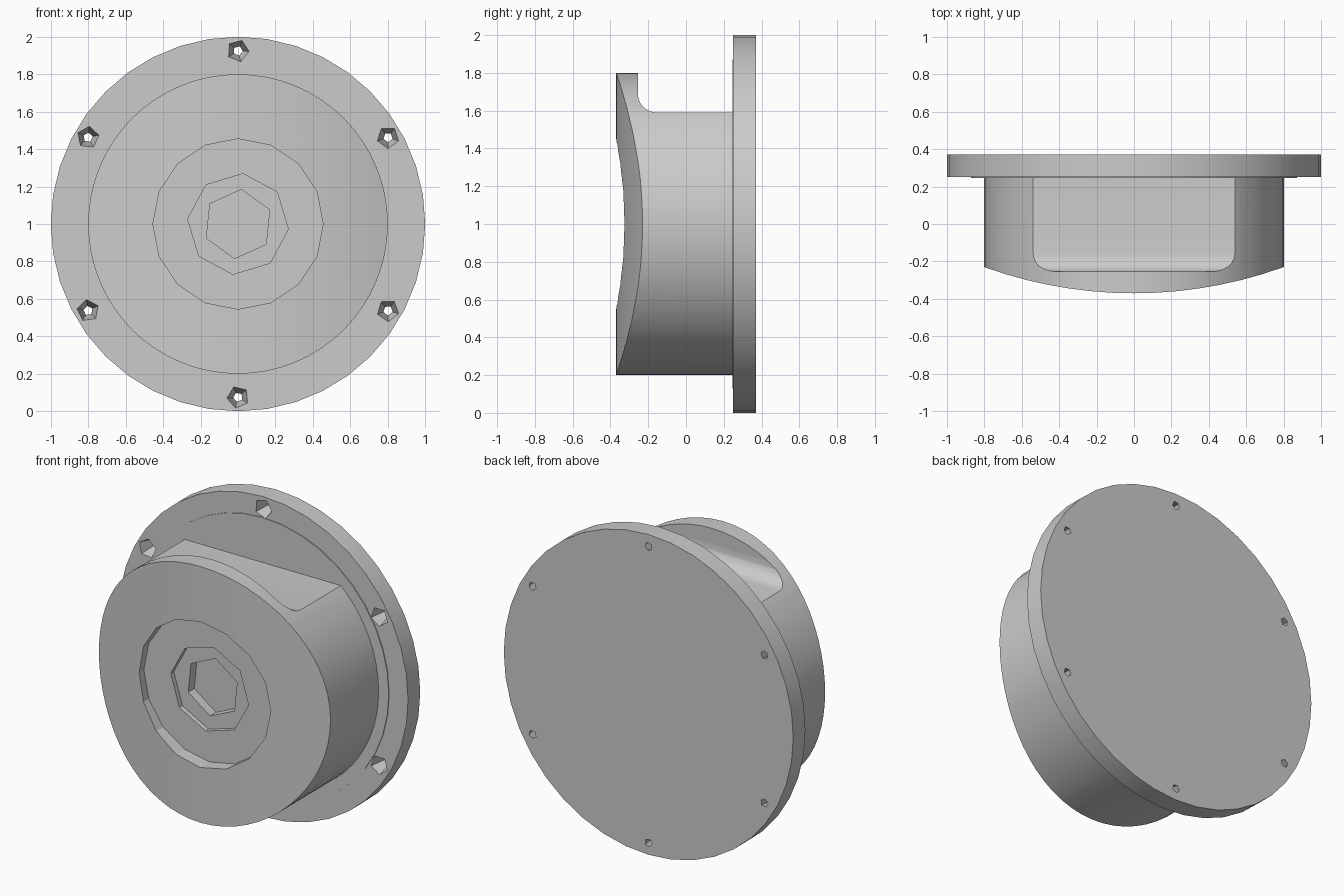
import bpy, bmesh
from math import pi, sin, cos, radians
from mathutils import Matrix

if "Cube" in bpy.data.objects:
    bpy.data.objects.remove(bpy.data.objects["Cube"])


def finish(name, bm):
    bmesh.ops.recalc_face_normals(bm, faces=bm.faces)
    me = bpy.data.meshes.new(name)
    bm.to_mesh(me)
    bm.free()
    ob = bpy.data.objects.new(name, me)
    bpy.context.collection.objects.link(ob)
    return ob


def disc(name, y0, y1, r0, r1=None, n=32, x=0, z=1, turn=0):
    """Cylinder or cone along y: radius r0 at y0 and r1 at y1."""
    bm = bmesh.new()
    r1 = r0 if r1 is None else r1
    mat = (Matrix.Translation((x, (y0 + y1) / 2, z))
           @ Matrix.Rotation(turn, 4, 'Y') @ Matrix.Rotation(-pi / 2, 4, 'X'))
    bmesh.ops.create_cone(bm, cap_ends=True, segments=n, radius1=r0,
                          radius2=r1, depth=y1 - y0, matrix=mat)
    return finish(name, bm)


def boolean(target, cutter, op='DIFFERENCE'):
    cutter.hide_render = True
    mod = target.modifiers.new("cut", 'BOOLEAN')
    mod.operation, mod.object, mod.solver = op, cutter, 'EXACT'
    bpy.context.view_layer.objects.active = target
    bpy.ops.object.modifier_apply(modifier=mod.name)
    bpy.data.objects.remove(cutter, do_unlink=True)


# Body: round drum whose front bulges like a large vertical cylinder
body = disc("body", -0.6, 0.25, 0.8, n=64)
R = 2.356
bm = bmesh.new()
bmesh.ops.create_cone(bm, cap_ends=True, segments=128, radius1=R, radius2=R, depth=4,
                      matrix=Matrix.Translation((0, R - 0.37, 1)))
boolean(body, finish("front_curve_cutter", bm), 'INTERSECT')

# Flat filleted pocket across the top of the drum
profile = [(0.35, 2.2), (-0.255, 2.2)]
for i in range(7):
    a = pi + i / 6 * pi / 2
    profile.append((-0.155 + 0.1 * cos(a), 1.69 + 0.1 * sin(a)))
profile.append((0.35, 1.59))
bm = bmesh.new()
face = bm.faces.new([bm.verts.new((-1, y, z)) for y, z in profile])
ext = bmesh.ops.extrude_face_region(bm, geom=[face])
bmesh.ops.translate(bm, vec=(2, 0, 0),
                    verts=[v for v in ext["geom"] if isinstance(v, bmesh.types.BMVert)])
boolean(body, finish("pocket_cutter", bm))

# Stepped recess in the front: round, eight-sided, six-sided
for r, floor, n, turn in ((0.455, -0.28, 16, 0), (0.27, -0.25, 8, 0.1), (0.185, -0.19, 6, 0.1)):
    boolean(body, disc("recess_cutter", -0.7, floor, r, n=n, turn=turn))

# Flange with a slight raised step and six tapered screw holes
flange = disc("flange", 0.25, 0.37, 1.0, n=40)
boolean(flange, disc("flange_step", 0.245, 0.3, 0.87, n=40), 'UNION')
for i in range(6):
    a = radians(30 + 60 * i)
    boolean(flange, disc("screw_hole_cutter", 0.23, 0.39, 0.065, 0.02, n=5,
                         x=0.925 * cos(a), z=1 + 0.925 * sin(a), turn=i))

for ob in (body, flange):
    bpy.ops.object.select_all(action='DESELECT')
    ob.select_set(True)
    bpy.context.view_layer.objects.active = ob
    bpy.ops.object.shade_smooth_by_angle(angle=radians(20))
